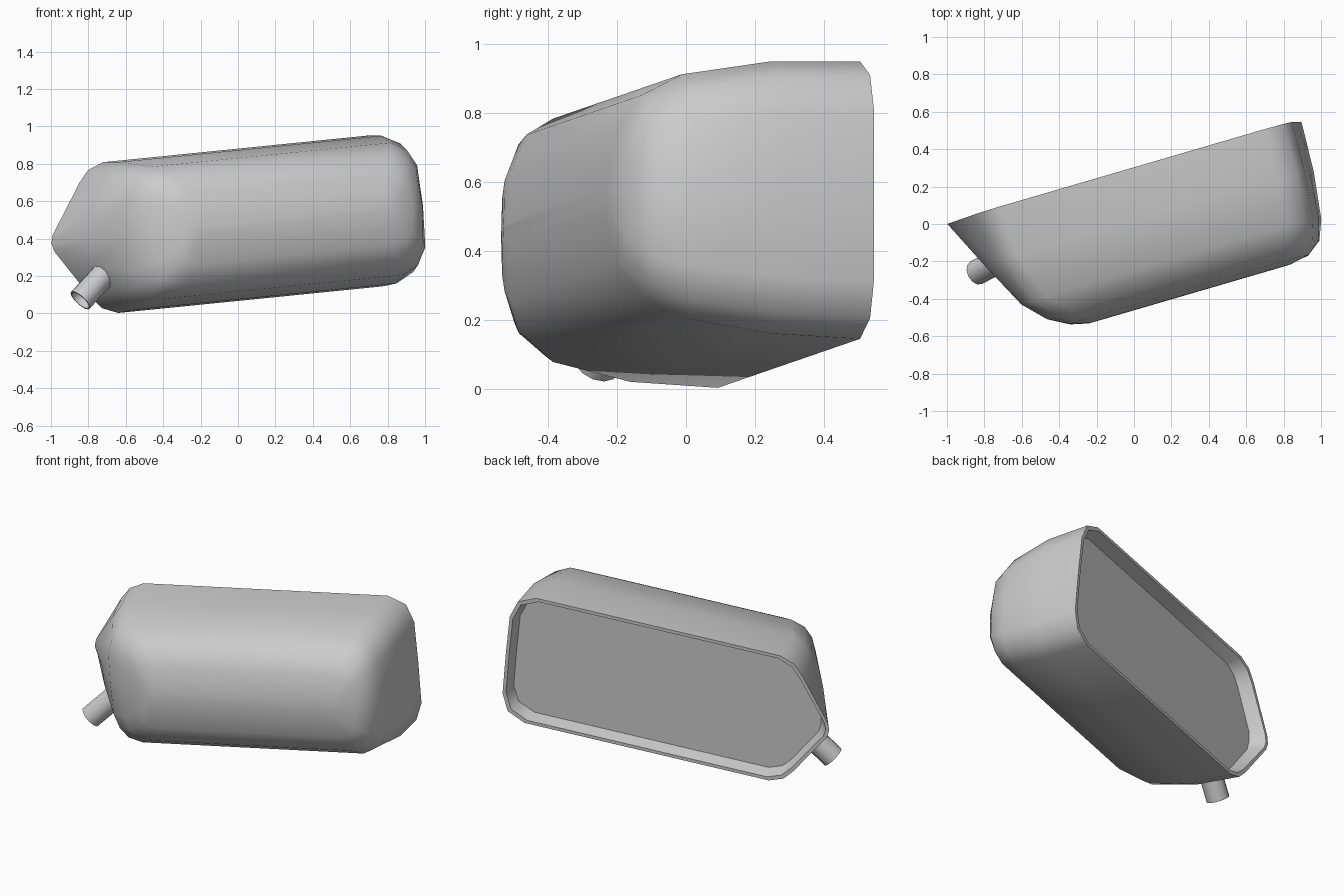
import bpy, bmesh, math
from mathutils import Vector, Matrix

if "Cube" in bpy.data.objects:
    bpy.data.objects.remove(bpy.data.objects["Cube"])

TILT = math.radians(-5.74)
YAW = math.atan2(.279, .96)

# half outlines of the body (along, across) listed from rim to front face, keyed by depth
RINGS = [
    (0.0, [(0, 0), (.012, .045), (.19, .31), (.244, .371), (.331, .405),
           (1.81, .405), (1.915, .355), (1.955, .25), (1.958, 0)]),
    (.27, [(.135, 0), (.14, .12), (.225, .30), (.275, .36), (.35, .397),
           (1.81, .397), (1.91, .345), (1.945, .245), (1.948, 0)]),
    (.53, [(.275, 0), (.28, .19), (.31, .275), (.36, .33), (.44, .355),
           (1.78, .355), (1.865, .31), (1.915, .22), (1.925, 0)]),
    (.64, [(.375, 0), (.385, .16), (.415, .24), (.46, .275), (.54, .295),
           (1.74, .295), (1.82, .26), (1.875, .19), (1.89, 0)]),
    (.70, [(.485, 0), (.495, .11), (.52, .16), (.55, .18), (.60, .19),
           (1.69, .19), (1.76, .17), (1.80, .13), (1.82, 0)]),
    (.722, [(.58, 0), (.585, .015), (.59, .02), (.61, .025), (.65, .03),
            (1.62, .03), (1.66, .025), (1.69, .02), (1.71, 0)]),
]

# local (along, depth, across) to world: yaw, then tilt
PLACE = (Matrix.Rotation(TILT, 4, 'Y')
         @ Matrix.Translation((-.955, 0, .472))
         @ Matrix.Rotation(YAW, 4, 'Z'))


def inset(half, m):
    return [(1 + (u - 1) * (1 - m / .97), w * (1 - m / .405)) for u, w in half]


def add_ring(bm, half, depth):
    full = half + [(u, -w) for u, w in half[-2:0:-1]]
    return [bm.verts.new(PLACE @ Vector((u, -depth, w))) for u, w in full]


def bridge(bm, a, b):
    n = len(a)
    for i in range(n):
        bm.faces.new((a[i], a[(i + 1) % n], b[(i + 1) % n], b[i]))


def finish(bm, name, angle):
    bmesh.ops.recalc_face_normals(bm, faces=bm.faces)
    me = bpy.data.meshes.new(name)
    bm.to_mesh(me)
    bm.free()
    ob = bpy.data.objects.new(name, me)
    bpy.context.collection.objects.link(ob)
    bpy.ops.object.select_all(action='DESELECT')
    ob.select_set(True)
    bpy.context.view_layer.objects.active = ob
    bpy.ops.object.shade_smooth_by_angle(angle=math.radians(angle))
    return ob


# body: recess floor, recess wall, lip, then the outer shell
bm = bmesh.new()
FLOOR = .08
t = FLOOR / RINGS[1][0]
mid = [tuple(Vector(p).lerp(Vector(q), t)) for p, q in zip(RINGS[0][1], RINGS[1][1])]
loops = [add_ring(bm, inset(mid, .036), FLOOR),
         add_ring(bm, inset(RINGS[0][1], .02), 0)]
loops += [add_ring(bm, half, d) for d, half in RINGS]
for a, b in zip(loops, loops[1:]):
    bridge(bm, a, b)
bm.faces.new(loops[0])
bm.faces.new(loops[-1])
finish(bm, "housing", 48)

# spout: short open tube leaving the pointed end
outer, inner = Vector((-.843, -.26, .07)), Vector((-.67, -.17, .26))
axis = (inner - outer).normalized()
rot = axis.to_track_quat('Z', 'Y')
length = (inner - outer).length
bm = bmesh.new()
SIDES = 12
loops = []
for r, h in [(.068, length), (.068, 0), (.06, 0), (.06, length * .8)]:
    loops.append([bm.verts.new(outer + rot @ Vector((r * math.cos(k * math.tau / SIDES),
                                                     r * math.sin(k * math.tau / SIDES), h)))
                  for k in range(SIDES)])
for a, b in zip(loops, loops[1:]):
    bridge(bm, a, b)
bm.faces.new(loops[0])
bm.faces.new(loops[-1])
finish(bm, "spout", 40)
